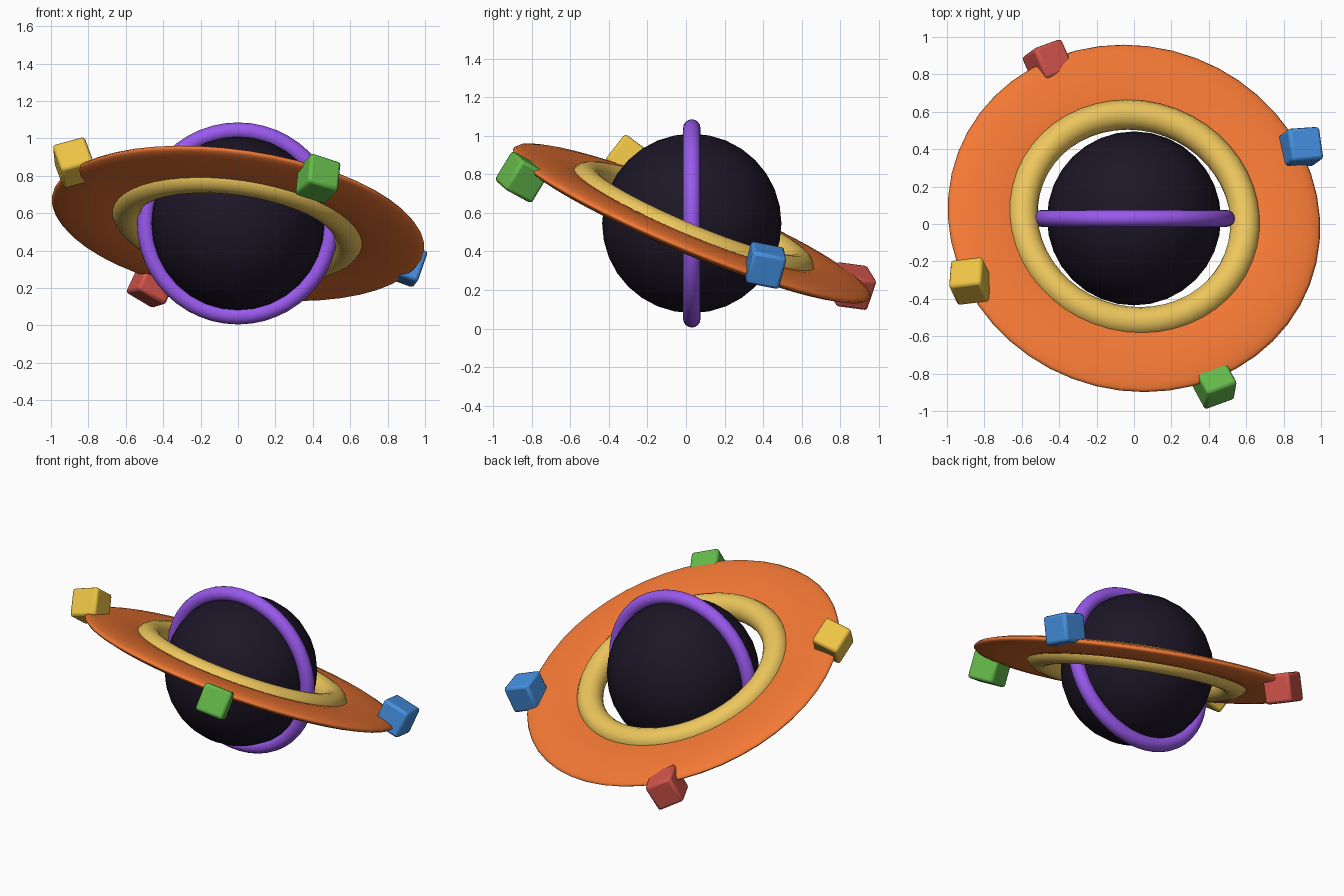
import bpy
from math import radians
from mathutils import Vector

if "Cube" in bpy.data.objects:
    bpy.data.objects.remove(bpy.data.objects["Cube"])

CENTER = Vector((0, 0.03, 0.545))
TILT = (radians(-22.5), radians(8.4), 0)


def finish(name, color, smooth=True):
    ob = bpy.context.object
    ob.name = name
    mat = bpy.data.materials.new(name + "_material")
    mat.diffuse_color = (*color, 1)
    mat.use_nodes = True
    mat.node_tree.nodes["Principled BSDF"].inputs["Base Color"].default_value = mat.diffuse_color
    ob.data.materials.append(mat)
    if smooth:
        bpy.ops.object.shade_smooth_by_angle(angle=radians(40))
    return ob


def ring(name, color, major, minor, rotation, flat=1.0):
    bpy.ops.mesh.primitive_torus_add(
        major_radius=major, minor_radius=minor, major_segments=48,
        minor_segments=16, location=CENTER, rotation=rotation)
    ob = finish(name, color)
    ob.scale.z = flat
    return ob


def moon_block(name, color, location, angles):
    bpy.ops.mesh.primitive_cube_add(
        size=0.18, location=location, rotation=[radians(a) for a in angles])
    ob = finish(name, color, smooth=False)
    bevel = ob.modifiers.new("rounded_edges", "BEVEL")
    bevel.width = 0.018
    bevel.segments = 2
    bpy.ops.object.shade_smooth_by_angle(angle=radians(30))


# Dark core
bpy.ops.mesh.primitive_uv_sphere_add(
    segments=32, ring_count=16, radius=0.465, location=CENTER)
finish("core_sphere", (0.012, 0.008, 0.02))

# Rings: flat tilted disc, its inner rim, and the upright hoop
ring("disc_ring", (0.9, 0.19, 0.035), 0.803, 0.202, TILT, flat=0.2)
ring("inner_ring", (0.85, 0.57, 0.11), 0.60, 0.08, TILT)
ring("upright_ring", (0.32, 0.1, 0.85), 0.495, 0.045, (radians(90), 0, 0))

# Coloured blocks on the rim of the disc
moon_block("blue_block", (0.06, 0.28, 0.75), (0.893, 0.41, 0.328), (-12, 20, 4))
moon_block("red_block", (0.65, 0.09, 0.07), (-0.46, 0.86, 0.22), (-8, 29, 20))
moon_block("yellow_block", (0.85, 0.55, 0.06), (-0.877, -0.305, 0.87), (-38, -15, 7))
moon_block("green_block", (0.13, 0.5, 0.07), (0.428, -0.852, 0.785), (-27, 17, 20))
